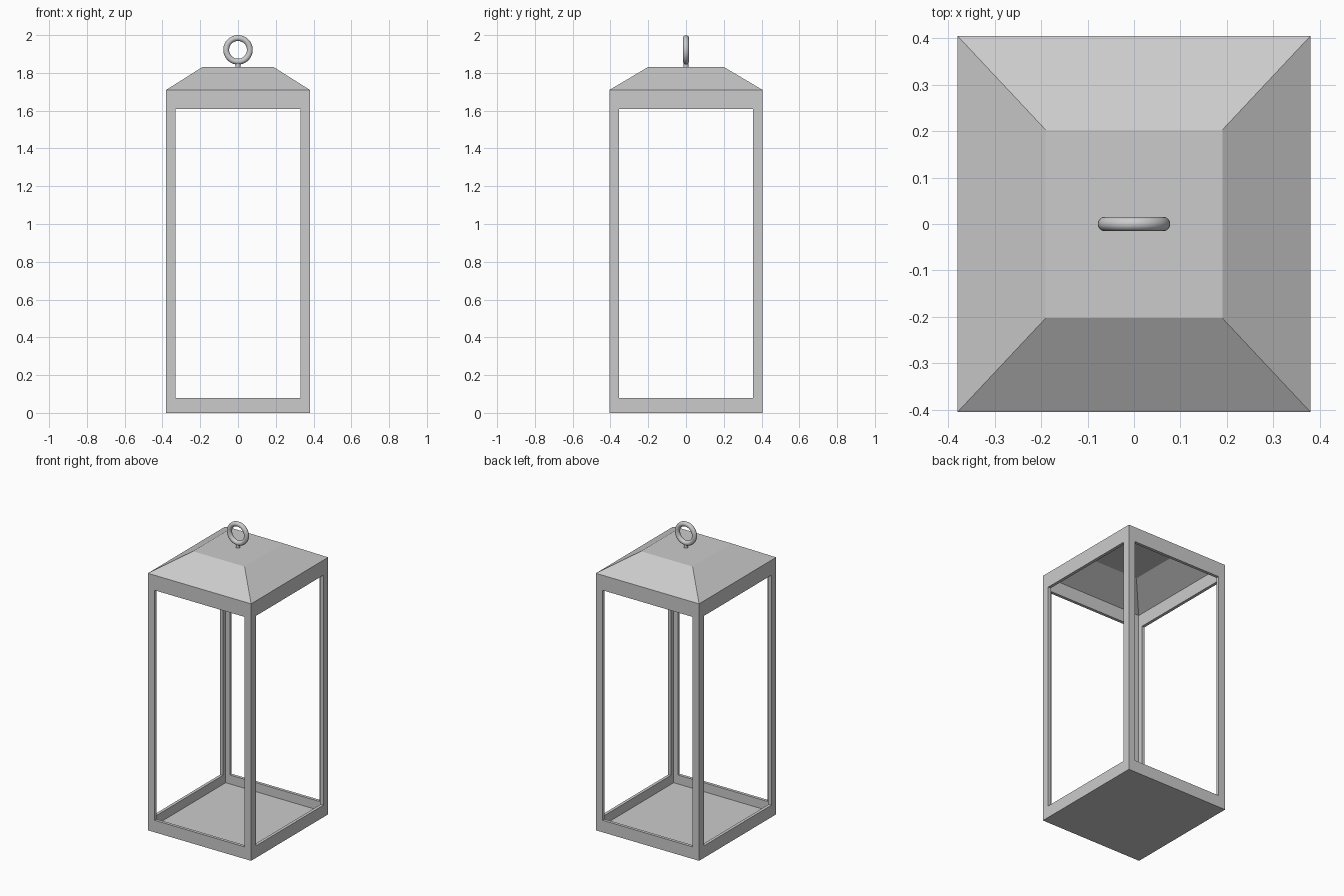
import bpy, bmesh, math

if "Cube" in bpy.data.objects:
    bpy.data.objects.remove(bpy.data.objects["Cube"])

HX, HY = 0.38, 0.405        # half width and half depth
T = 0.02                    # sheet thickness
POST = 0.05                 # visible post width
Z_SILL, Z_HEAD, Z_EAVE, Z_TOP = 0.08, 1.61, 1.71, 1.83

grey = bpy.data.materials.new("grey metal")
grey.diffuse_color = (0.6, 0.6, 0.6, 1)
grey.use_nodes = True
grey.node_tree.nodes["Principled BSDF"].inputs["Base Color"].default_value = grey.diffuse_color


def make_object(name, bm):
    bmesh.ops.recalc_face_normals(bm, faces=bm.faces)
    mesh = bpy.data.meshes.new(name)
    bm.to_mesh(mesh)
    bm.free()
    mesh.materials.append(grey)
    obj = bpy.data.objects.new(name, mesh)
    bpy.context.collection.objects.link(obj)
    return obj


def ring(bm, hx, hy, z):
    return [bm.verts.new((sx * hx, sy * hy, z))
            for sx, sy in ((-1, -1), (1, -1), (1, 1), (-1, 1))]


def bridge(bm, a, b):
    for i in range(4):
        j = (i + 1) % 4
        bm.faces.new((a[i], a[j], b[j], b[i]))


# Hollow body: one closed shell with floor, walls and sloped roof
bm = bmesh.new()
outer = [ring(bm, HX, HY, 0), ring(bm, HX, HY, Z_EAVE),
         ring(bm, HX / 2, HY / 2, Z_TOP)]
inner = [ring(bm, HX - T, HY - T, T), ring(bm, HX - T, HY - T, Z_EAVE - 0.012),
         ring(bm, HX / 2 - 0.006, HY / 2 - 0.006, Z_TOP - T)]
for shell in (outer, inner):
    bridge(bm, shell[0], shell[1])
    bridge(bm, shell[1], shell[2])
    bm.faces.new(shell[0])
    bm.faces.new(shell[2])
body = make_object("lantern_body", bm)
# The cavity faces look inward
bm = bmesh.new()
bm.from_mesh(body.data)
bm.faces.ensure_lookup_table()
center_z = 0.9
for f in bm.faces:
    c = f.calc_center_median()
    c.z -= center_z
    outward = f.normal.dot(c) > 0
    is_inner = f.index >= len(bm.faces) // 2
    if outward == is_inner:
        f.normal_flip()
bm.to_mesh(body.data)
bm.free()


# Window openings cut straight through both pairs of walls
def window_cutter(name, sx, sy):
    bm = bmesh.new()
    bmesh.ops.create_cube(bm, size=1)
    for v in bm.verts:
        v.co.x *= sx
        v.co.y *= sy
        v.co.z = Z_SILL if v.co.z < 0 else Z_HEAD
    cutter = make_object(name, bm)
    cutter.hide_render = True
    cutter.hide_viewport = True
    mod = body.modifiers.new(name, "BOOLEAN")
    mod.operation = "DIFFERENCE"
    mod.solver = "EXACT"
    mod.object = cutter
    return cutter


cutters = [window_cutter("front_window_cutter", 2 * (HX - POST), 2),
           window_cutter("side_window_cutter", 2, 2 * (HY - POST))]
# Bake the cuts and drop the helpers
deps = bpy.context.evaluated_depsgraph_get()
cut_mesh = bpy.data.meshes.new_from_object(body.evaluated_get(deps))
body.modifiers.clear()
body.data = cut_mesh
for c in cutters:
    bpy.data.objects.remove(c)

# Hanging ring
bpy.ops.mesh.primitive_torus_add(
    major_segments=48, minor_segments=16, major_radius=0.0625,
    minor_radius=0.0155, location=(0, 0, 1.922), rotation=(math.pi / 2, 0, 0))
hanger = bpy.context.object
hanger.name = "hanging_ring"

# Short stem between roof and ring
bpy.ops.mesh.primitive_cylinder_add(
    vertices=24, radius=0.013, depth=0.035, location=(0, 0, 1.8425))
stem = bpy.context.object
stem.name = "ring_stem"

for obj in (hanger, stem):
    obj.data.materials.append(grey)
    bpy.ops.object.select_all(action="DESELECT")
    obj.select_set(True)
    bpy.context.view_layer.objects.active = obj
    bpy.ops.object.shade_smooth_by_angle(angle=math.radians(40))
